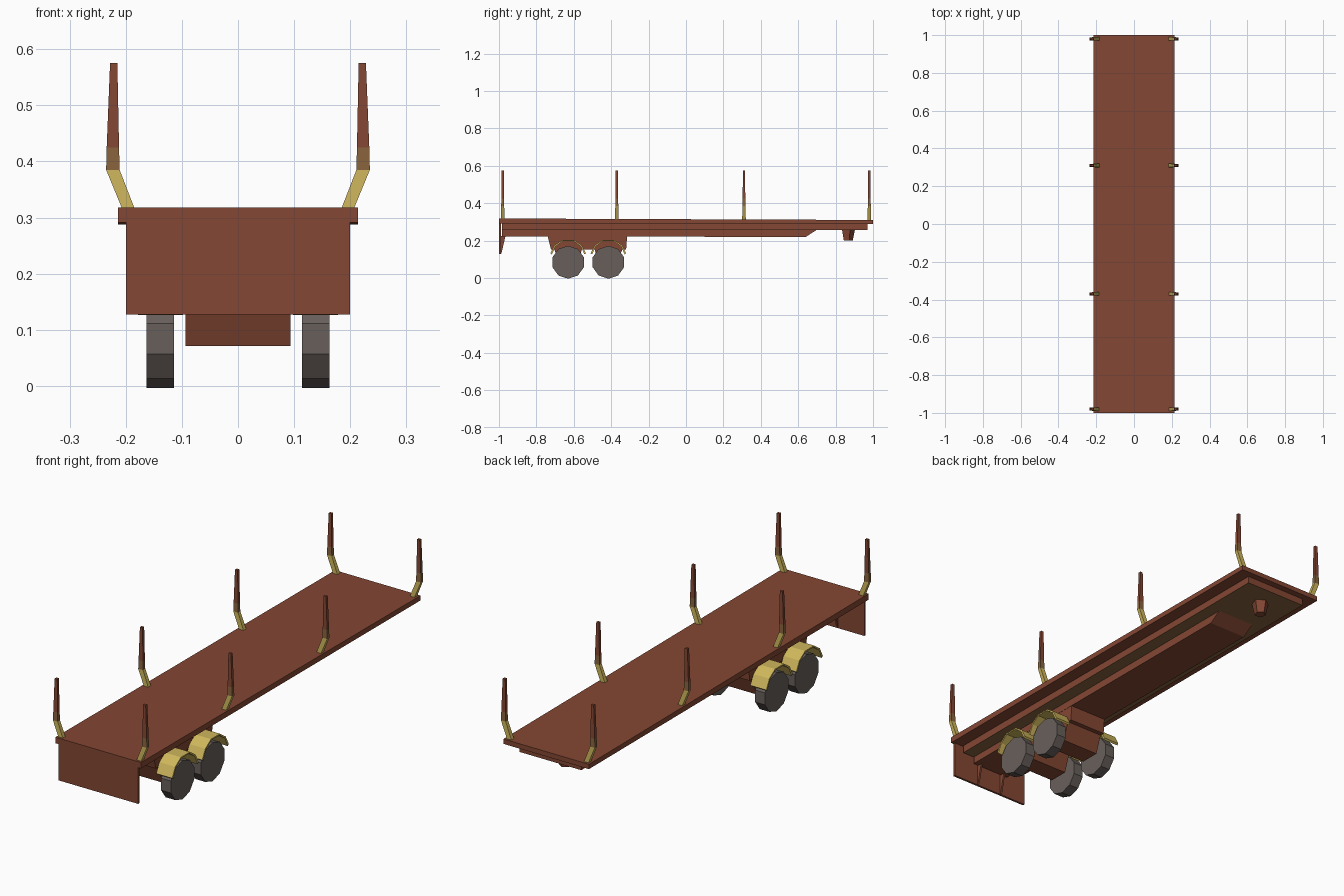
import bpy, bmesh, math
from mathutils import Matrix

if "Cube" in bpy.data.objects:
    bpy.data.objects.remove(bpy.data.objects["Cube"])


def mat(name, r, g, b):
    def lin(v):
        v /= 255
        return v / 12.92 if v < 0.04 else ((v + 0.055) / 1.055) ** 2.4
    m = bpy.data.materials.new(name)
    m.diffuse_color = (lin(r), lin(g), lin(b), 1)
    m.use_nodes = True
    m.node_tree.nodes["Principled BSDF"].inputs["Base Color"].default_value = m.diffuse_color
    return m


RUST = mat("rust_brown", 132, 71, 51)
YELLOW = mat("dull_yellow", 206, 182, 92)
OLIVE = mat("olive_brown", 136, 100, 62)
RUBBER = mat("tyre_grey", 104, 95, 91)


def finish(name, bm, mats):
    bmesh.ops.recalc_face_normals(bm, faces=bm.faces)
    me = bpy.data.meshes.new(name)
    bm.to_mesh(me)
    bm.free()
    for m in mats:
        me.materials.append(m)
    ob = bpy.data.objects.new(name, me)
    bpy.context.collection.objects.link(ob)
    return ob


def prism(name, profile, x0, x1, *mats):
    """Extrude a (y, z) profile along x; a second material colours the underside."""
    bm = bmesh.new()
    a = [bm.verts.new((x0, y, z)) for y, z in profile]
    b = [bm.verts.new((x1, y, z)) for y, z in profile]
    n = len(profile)
    bm.faces.new(a)
    bm.faces.new(b)
    for i in range(n):
        j = (i + 1) % n
        bm.faces.new((a[i], a[j], b[j], b[i]))
    bmesh.ops.recalc_face_normals(bm, faces=bm.faces)
    if len(mats) > 1:
        for f in bm.faces:
            f.material_index = int(f.normal.z < -0.9)
    return finish(name, bm, mats)


def cone(name, sides, r_low, r_high, depth, matrix, m):
    bm = bmesh.new()
    bmesh.ops.create_cone(bm, cap_ends=True, segments=sides, radius1=r_low,
                          radius2=r_high, depth=depth, matrix=matrix)
    return finish(name, bm, [m])


def stake(name, side, y):
    """Bent side stake: stacked rectangles, yellow foot and brown post."""
    sections = [(0.300, 0.178, 0.200, 0.010), (0.385, 0.211, 0.235, 0.008),
                (0.425, 0.212, 0.234, 0.007), (0.575, 0.215, 0.228, 0.006)]
    bm = bmesh.new()
    rings = []
    for z, xi, xo, h in sections:
        rings.append([bm.verts.new((side * x, y + d, z)) for x, d in
                      ((xi, -h), (xo, -h), (xo, h), (xi, h))])
    bm.faces.new(rings[0])
    top = bm.faces.new(rings[-1])
    top.material_index = 2
    for k in range(3):
        for i in range(4):
            j = (i + 1) % 4
            f = bm.faces.new((rings[k][i], rings[k][j], rings[k + 1][j], rings[k + 1][i]))
            f.material_index = k
    return finish(name, bm, [YELLOW, OLIVE, RUST])


# Deck and the chassis steps beneath it
prism("deck", [(-1, 0.318), (1, 0.310), (1, 0.288), (-1, 0.291)], -0.214, 0.214, RUST)
prism("subframe", [(-0.985, 0.292), (0.97, 0.292), (0.97, 0.256), (-0.985, 0.256)],
      -0.155, 0.155, RUST, OLIVE)
prism("main_beam", [(-0.985, 0.258), (0.70, 0.258), (0.64, 0.219), (-0.985, 0.223)],
      -0.095, 0.095, RUST)

# Rear plate with two gussets
prism("rear_plate", [(-1, 0.292), (-0.99, 0.292), (-0.99, 0.127), (-1, 0.127)], -0.2, 0.2, RUST)
for s in (-1, 1):
    prism("rear_gusset", [(-0.992, 0.225), (-0.965, 0.225), (-0.987, 0.13), (-0.992, 0.13)],
          s * 0.065 - 0.004, s * 0.065 + 0.004, RUST)

# Coupling pin under the front end
cone("coupling_pin", 5, 0.026, 0.038, 0.058, Matrix.Translation((0, 0.865, 0.228)), RUST)

# Suspension: one carrier with a hanging block at each axle
prism("suspension_carrier", [(-0.74, 0.224), (-0.315, 0.224), (-0.32, 0.152), (-0.722, 0.152)],
      -0.094, 0.094, RUST)
for yc in (-0.63, -0.415):
    prism("axle_block", [(yc - 0.075, 0.155), (yc + 0.075, 0.155),
                         (yc + 0.045, 0.071), (yc - 0.045, 0.071)], -0.094, 0.094, RUST)
    for s in (-1, 1):
        # Ten-sided wheel with flat top and bottom
        turn = (Matrix.Translation((s * 0.139, yc, 0.084))
                @ Matrix.Rotation(math.pi / 2, 4, 'Y') @ Matrix.Rotation(math.pi / 2, 4, 'Z'))
        cone("wheel", 10, 0.088, 0.088, 0.049, turn, RUBBER)
        # Faceted fender arch: outer points, then the same curve inset
        arch = [(-0.095, 0.132), (-0.073, 0.175), (-0.032, 0.203),
                (0.032, 0.203), (0.073, 0.175), (0.095, 0.132)]
        outer = [(yc + y, z) for y, z in arch]
        inner = [(yc + y * 0.92, z - 0.006) for y, z in reversed(arch)]
        prism("fender", outer + inner, s * 0.098, s * 0.178, YELLOW)

# Four pairs of side stakes
for y in (-0.98, -0.37, 0.31, 0.98):
    for s in (-1, 1):
        stake("side_stake", s, y)
